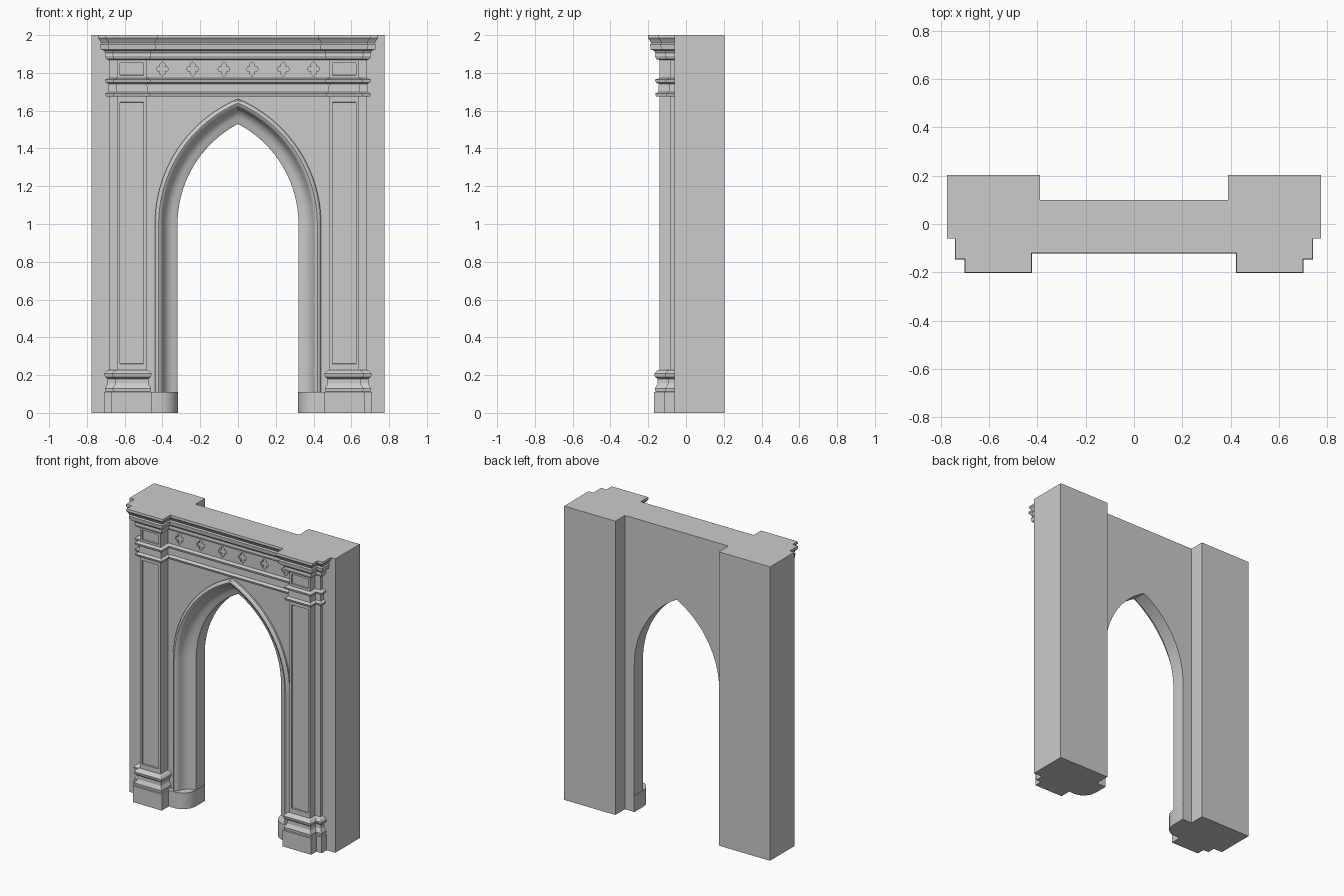
import bpy, bmesh
from math import acos, sin, cos
from mathutils import Vector

if "Cube" in bpy.data.objects:
    bpy.data.objects.remove(bpy.data.objects["Cube"])


def finish(name, bm, mirror=False, smooth=False):
    me = bpy.data.meshes.new(name)
    bm.to_mesh(me)
    bm.free()
    ob = bpy.data.objects.new(name, me)
    bpy.context.collection.objects.link(ob)
    if mirror:
        m = ob.modifiers.new("mirror", 'MIRROR')
        m.use_mirror_merge = False
    if smooth:
        bpy.ops.object.select_all(action='DESELECT')
        ob.select_set(True)
        bpy.context.view_layer.objects.active = ob
        bpy.ops.object.shade_smooth_by_angle()
    return ob


def offset(path, d):
    """Mitred outward offset of a right-angled plan path."""
    pts = [Vector(p) for p in path]
    norms = [Vector((-(b - a).y, (b - a).x)).normalized() for a, b in zip(pts, pts[1:])]
    out = []
    for i, p in enumerate(pts):
        n = norms[max(i - 1, 0)].copy()
        if 0 < i < len(norms):
            n += norms[i]
        out.append(p + n * d)
    return out


def loft(path, levels, bottom=True, top=True, extra=()):
    """Stack a plan path at (height, offset) levels."""
    bm = bmesh.new()
    rows = [[bm.verts.new((p.x, p.y, z)) for p in offset(path, d)] for z, d in levels]
    for r, s in zip(rows, rows[1:]):
        for i in range(len(r) - 1):
            bm.faces.new((r[i], s[i], s[i + 1], r[i + 1]))
    if bottom:
        bm.faces.new(rows[0] + [bm.verts.new((*p, levels[0][0])) for p in extra])
    if top:
        bm.faces.new((rows[-1] + [bm.verts.new((*p, levels[-1][0])) for p in extra])[::-1])
    bm.normal_update()
    return bm


def recess(bm, z, y=-0.14):
    """Sink a panel in the front faces found at height z."""
    fs = [f for f in bm.faces if f.normal.y < -0.9
          and abs(f.calc_center_median().y - y) < 0.002
          and min(v.co.z for v in f.verts) < z < max(v.co.z for v in f.verts)]
    bmesh.ops.inset_individual(bm, faces=fs, thickness=0.021, depth=0)
    bmesh.ops.inset_individual(bm, faces=fs, thickness=0.002, depth=-0.01)


# stepped plan of one pilaster, and of the full entablature
PIL = [(.68, -.06), (.68, -.085), (.64, -.085), (.64, -.14), (.485, -.14), (.485, -.06)]
FULL = PIL + [(-x, y) for x, y in reversed(PIL)]

# rear piers
pier = [(.39, .1), (.39, .203), (.775, .203), (.775, -.06), (.6, -.06)]
finish("rear_pier", loft(pier, [(0, 0), (2, 0)], extra=[(.39, -.06)]), mirror=True)

# pilasters with plinth, moulded base and sunk panel
bm = loft(PIL, [(0, .03), (.11, .03), (.112, .022), (.13, .024), (.155, .01), (.18, .01),
                (.19, .024), (.208, .028), (.222, .015), (.228, 0), (.245, 0), (1.66, 0),
                (1.675, 0)], top=False)
recess(bm, 1.0)
finish("pilaster", bm, mirror=True)

# entablature: architrave, frieze and cornice
bm = loft(FULL, [(1.675, 0), (1.675, .018), (1.69, .023), (1.70, .006), (1.742, .004),
                 (1.75, .02), (1.765, .024), (1.772, 0), (1.868, 0), (1.874, .018),
                 (1.89, .024), (1.905, .022), (1.918, .03), (1.924, .047), (1.95, .05),
                 (1.958, .044), (1.972, .052), (1.985, .062), (2.0, .06)], bottom=False)
recess(bm, 1.82)
mid = [f for f in bm.faces if (f.calc_center_median() - Vector((0, -.06, 1.82))).length < .003]
bmesh.ops.delete(bm, geom=mid, context='FACES')
finish("entablature", bm)

# frieze panel with six cut quatrefoils
bm = bmesh.new()
bmesh.ops.create_cube(bm, size=1)
bmesh.ops.scale(bm, vec=(.97, .03, .096), verts=bm.verts)
bmesh.ops.translate(bm, vec=(0, -.045, 1.82), verts=bm.verts)
frieze = finish("frieze_panel", bm)

quad = [(0, .038), (.013, .026), (.012, .013), (.024, .013), (.032, 0)]
half = quad + [(x, -z) for x, z in quad[-2::-1]]
leaf = half + [(-x, z) for x, z in half[-2:0:-1]]
bm = bmesh.new()
for cx in (-.4, -.24, -.075, .075, .24, .4):
    f = bm.faces.new([bm.verts.new((cx + x, -.08, 1.82 + z)) for x, z in leaf])
    g = bmesh.ops.extrude_face_region(bm, geom=[f])
    bmesh.ops.translate(bm, vec=(0, .03, 0),
                        verts=[v for v in g['geom'] if isinstance(v, bmesh.types.BMVert)])
bmesh.ops.recalc_face_normals(bm, faces=bm.faces)
cutter = finish("quatrefoil_cutter", bm)
cutter.hide_render = True
mod = frieze.modifiers.new("cut", 'BOOLEAN')
mod.operation = 'DIFFERENCE'
mod.solver = 'EXACT'
mod.object = cutter
bpy.context.view_layer.objects.active = frieze
bpy.ops.object.modifier_apply(modifier="cut")
bpy.data.objects.remove(cutter)

# wall with pointed opening and moulded jamb
C, R, SPRING, N = .279, .599, 1.0, 20
PROFILE = [(.12, -.06), (.12, -.072), (.112, -.082), (.10, -.086), (.088, -.08), (.08, -.068),
           (.075, -.05), (.065, -.03), (.05, -.015), (.03, -.004), (.01, 0), (0, .006), (0, .1)]
bm = bmesh.new()
rows = []
for o, y in PROFILE:
    r = R + o
    end = acos(C / r)
    side = [(r - C, 0)] + [(r * cos(end * i / N) - C, SPRING + r * sin(end * i / N))
                           for i in range(N + 1)]
    side[-1] = (0, side[-1][1])
    pts = side + [(-x, z) for x, z in side[-2::-1]]
    rows.append([bm.verts.new((x, y, z)) for x, z in pts])
for a, b in zip(rows, rows[1:]):
    for i in range(len(a) - 1):
        bm.faces.new((a[i], b[i], b[i + 1], a[i + 1]))


def sheet(row, w, h, y):
    corners = [bm.verts.new((x, y, z)) for x, z in ((-w, 0), (-w, h), (w, h), (w, 0))]
    bm.faces.new(row + corners)
    return corners


sheet(rows[0], .485, 1.675, -.06)
back = sheet(rows[-1], .39, 2.0, .1)
bm.faces.new([back[1], back[2]] + [bm.verts.new((x, -.06, 2)) for x in (.39, -.39)])
bmesh.ops.recalc_face_normals(bm, faces=bm.faces)
finish("arched_wall", bm, smooth=True)

# rounded plinths under the arch moulding
foot = [(.46, -.06), (.46, -.095), (.40, -.095), (.37, -.085), (.345, -.065), (.327, -.038),
        (.318, 0), (.318, .1)]
finish("arch_plinth", loft(foot, [(0, 0), (.11, 0)], extra=[(.39, .1)]), mirror=True, smooth=True)
